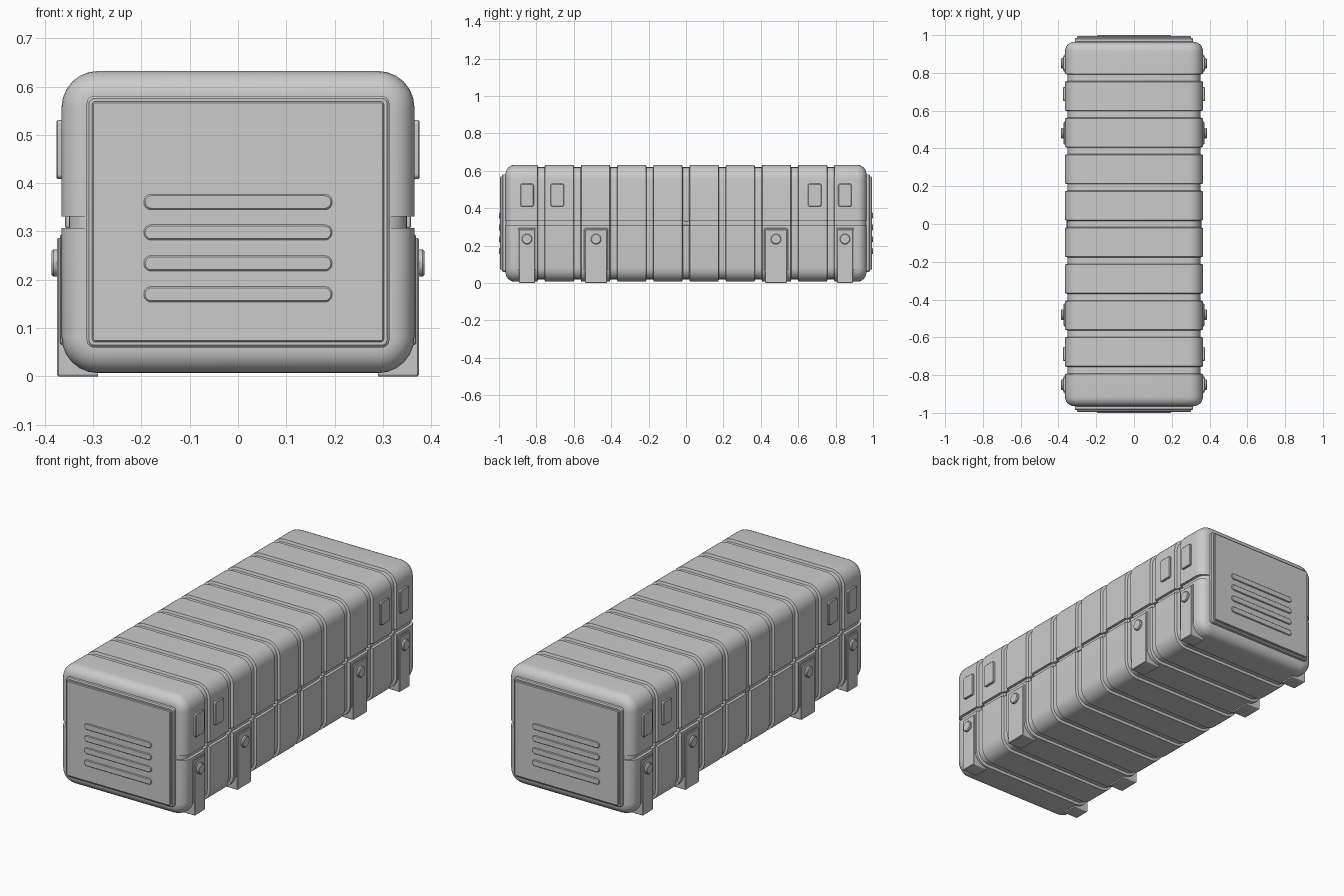
import bpy, bmesh, math

if "Cube" in bpy.data.objects:
    bpy.data.objects.remove(bpy.data.objects["Cube"])

HX, HZ, CZ, R = 0.365, 0.3125, 0.3195, 0.075   # body half sizes, centre height, corner radius
HY, END_R = 0.965, 0.05


def finish(bm, name, angle=30):
    bmesh.ops.recalc_face_normals(bm, faces=bm.faces)
    me = bpy.data.meshes.new(name)
    bm.to_mesh(me)
    bm.free()
    ob = bpy.data.objects.new(name, me)
    bpy.context.collection.objects.link(ob)
    bpy.ops.object.select_all(action='DESELECT')
    bpy.context.view_layer.objects.active = ob
    ob.select_set(True)
    bpy.ops.object.shade_smooth_by_angle(angle=math.radians(angle))
    return ob


def rounded_rect(hw, hh, r, n=6):
    pts = []
    for k, (sx, sy) in enumerate([(1, 1), (-1, 1), (-1, -1), (1, -1)]):
        for i in range(n + 1):
            a = math.pi / 2 * (k + i / n)
            pts.append((sx * (hw - r) + r * math.cos(a), sy * (hh - r) + r * math.sin(a)))
    return pts


def loft(bm, rings):
    loops = [[bm.verts.new(p) for p in ring] for ring in rings]
    for a, b in zip(loops, loops[1:]):
        for i in range(len(a)):
            j = (i + 1) % len(a)
            bm.faces.new((a[i], a[j], b[j], b[i]))
    bm.faces.new(loops[0])
    bm.faces.new(loops[-1])


def plate(name, axis, side, centre, hw, hh, r, d0, d1, bev=0.003):
    """Rounded plate on a side (axis x) or an end (axis y), from depth d0 out to d1."""
    rings = []
    for inset, d in [(0, d0), (0, d1 - bev), (bev, d1)]:
        ring = []
        for u, v in rounded_rect(hw - inset, hh - inset, r - inset):
            u, v = u + centre[0], v + centre[1]
            ring.append((side * d, u, v) if axis == 'x' else (u, side * d, v))
        rings.append(ring)
    bm = bmesh.new()
    loft(bm, rings)
    return finish(bm, name)


def body_section(y, inset):
    pts = rounded_rect(HX - inset, HZ - inset, R - inset)
    w, notch, h = HX - inset, 0.015, 0.012
    left = [(-w, h), (-w + notch, h), (-w + notch, -h), (-w, -h)]
    right = [(-x, -z) for x, z in left]
    pts = pts[:14] + left + pts[14:] + right      # lid seam on both sides
    return [(x, y, z + CZ) for x, z in pts]


# Ribbed case body with rounded ends, nine cross grooves and a lid seam
stations = []
for i in range(7):
    a = math.pi / 2 * i / 6
    stations.append((-HY + END_R * (1 - math.sin(a)), END_R * (1 - math.cos(a))))
stations.reverse()
cap = [(-y, d) for y, d in reversed(stations)]
for k in range(-4, 5):
    c = k * 0.1935
    stations += [(c - 0.021, 0), (c - 0.017, 0.013), (c + 0.017, 0.013), (c + 0.021, 0)]
# order each end from the outer face inward
first = sorted((-HY + END_R * (1 - math.sin(math.pi / 12 * i)),
                END_R * (1 - math.cos(math.pi / 2 - math.pi / 12 * i))) for i in range(7))
first = [(-HY + END_R * (1 - math.cos(math.pi / 12 * i)),
          END_R * (1 - math.sin(math.pi / 12 * i))) for i in range(7)]
stations = first + stations[7:] + [(-y, d) for y, d in reversed(first)]
bm = bmesh.new()
loft(bm, [body_section(y, d) for y, d in stations])
finish(bm, "case_body")

# Stepped end panels with raised slats
for s in (-1, 1):
    plate("end_frame", 'y', s, (0, 0.32), 0.313, 0.26, 0.015, 0.95, 0.984, 0.005)
    plate("end_panel", 'y', s, (0, 0.32), 0.302, 0.249, 0.008, 0.97, 0.994)
    for z in (0.17, 0.234, 0.298, 0.361):
        plate("end_slat", 'y', s, (0, z), 0.195, 0.016, 0.0155, 0.98, 1.0)

for s in (-1, 1):
    # Seam latch at mid length
    plate("seam_latch", 'x', s, (0, CZ), 0.02, 0.012, 0.004, 0.32, 0.358, 0.002)
    for e in (-1, 1):
        # Raised pads on the lid
        for y in (0.85, 0.688):
            plate("lid_pad", 'x', s, (e * y, 0.47), 0.036, 0.061, 0.01, 0.34, 0.376)
        # Side feet with surround and round button
        for y, hw in ((0.85, 0.043), (0.481, 0.058)):
            plate("foot_surround", 'x', s, (e * y, 0.18), hw + 0.006, 0.114, 0.008, 0.34, 0.368, 0.002)
            plate("foot", 'x', s, (e * y, 0.1435), hw, 0.1435, 0.006, 0.29, 0.374)
            plate("foot_button", 'x', s, (e * y, 0.235), 0.028, 0.028, 0.0279, 0.36, 0.386, 0.004)
